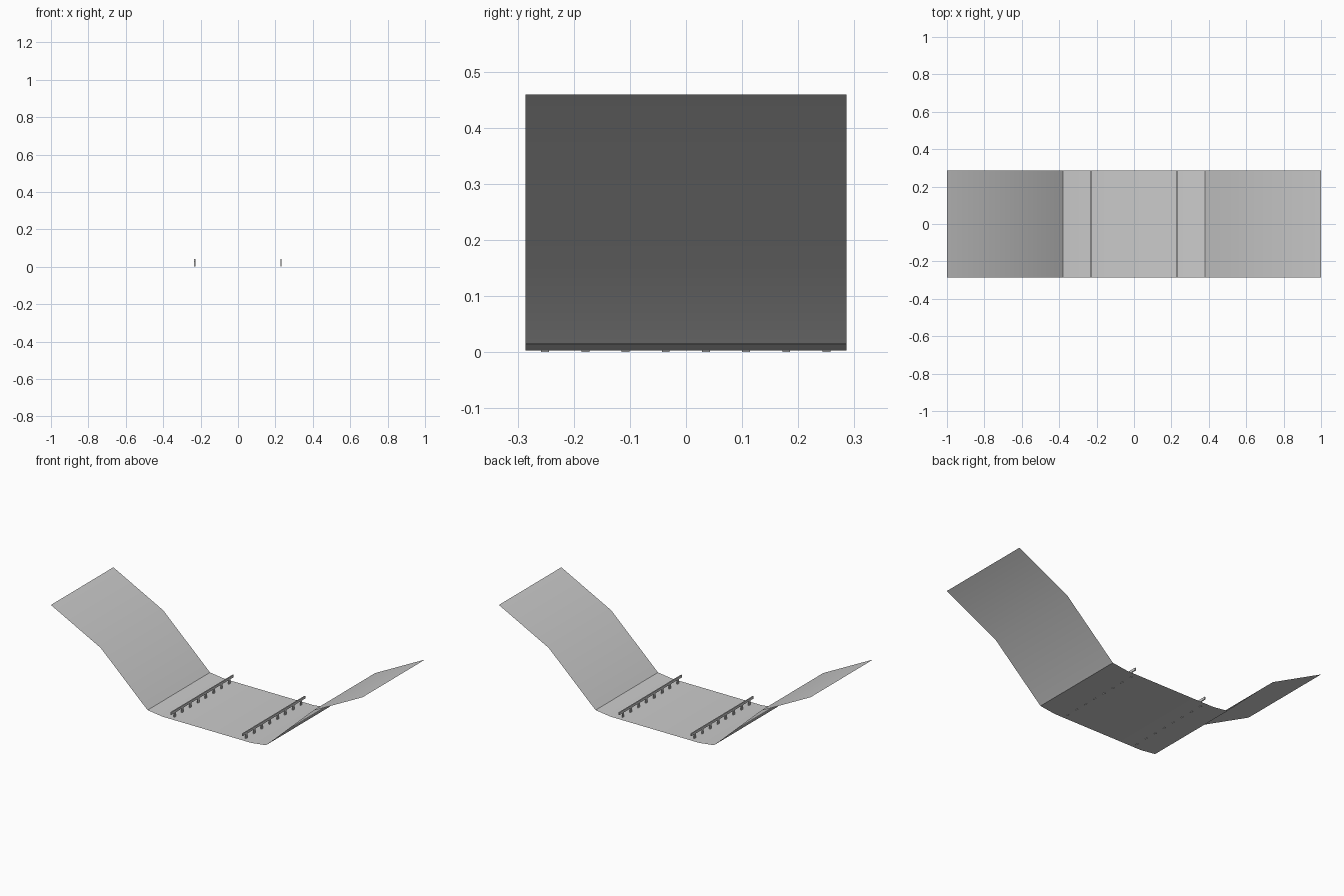
import bpy, bmesh

if "Cube" in bpy.data.objects:
    bpy.data.objects.remove(bpy.data.objects["Cube"])

HALF_W = 0.286
# half of the symmetric cross-section (x, z), outer tip to flat bed
HALF = [(1.0, 0.459), (0.68, 0.295), (0.38, 0.015), (0.285, 0.003)]
PROFILE = [(-x, z) for x, z in HALF] + HALF[::-1]


def make_object(name, bm):
    mesh = bpy.data.meshes.new(name)
    bm.to_mesh(mesh)
    bm.free()
    ob = bpy.data.objects.new(name, mesh)
    bpy.context.collection.objects.link(ob)
    return ob


def add_box(bm, lo, hi):
    verts = bmesh.ops.create_cube(bm, size=1)["verts"]
    for v in verts:
        v.co = [lo[i] + (v.co[i] + 0.5) * (hi[i] - lo[i]) for i in range(3)]


# thin bent sheet: flat bed with upswept wings
bm = bmesh.new()
rows = [[bm.verts.new((x, y, z)) for x, z in PROFILE] for y in (-HALF_W, HALF_W)]
for i in range(len(PROFILE) - 1):
    bm.faces.new((rows[0][i], rows[0][i + 1], rows[1][i + 1], rows[1][i]))
sheet = make_object("bent_sheet", bm)
bpy.context.view_layer.objects.active = sheet
sheet.select_set(True)
bpy.ops.object.shade_smooth_by_angle(angle=0.5236)

# low railings: a long bar on eight short posts that pierce the bed
T = 0.003
for side, x in (("left", -0.231), ("right", 0.229)):
    bm = bmesh.new()
    add_box(bm, (x - T, -HALF_W, 0.028), (x + T, HALF_W, 0.042))
    make_object(side + "_rail", bm)

    bm = bmesh.new()
    for i in range(8):
        y = -0.251 + i * 0.0716
        add_box(bm, (x - T, y - 0.007, 0.0), (x + T, y + 0.007, 0.028))
    make_object(side + "_rail_posts", bm)
